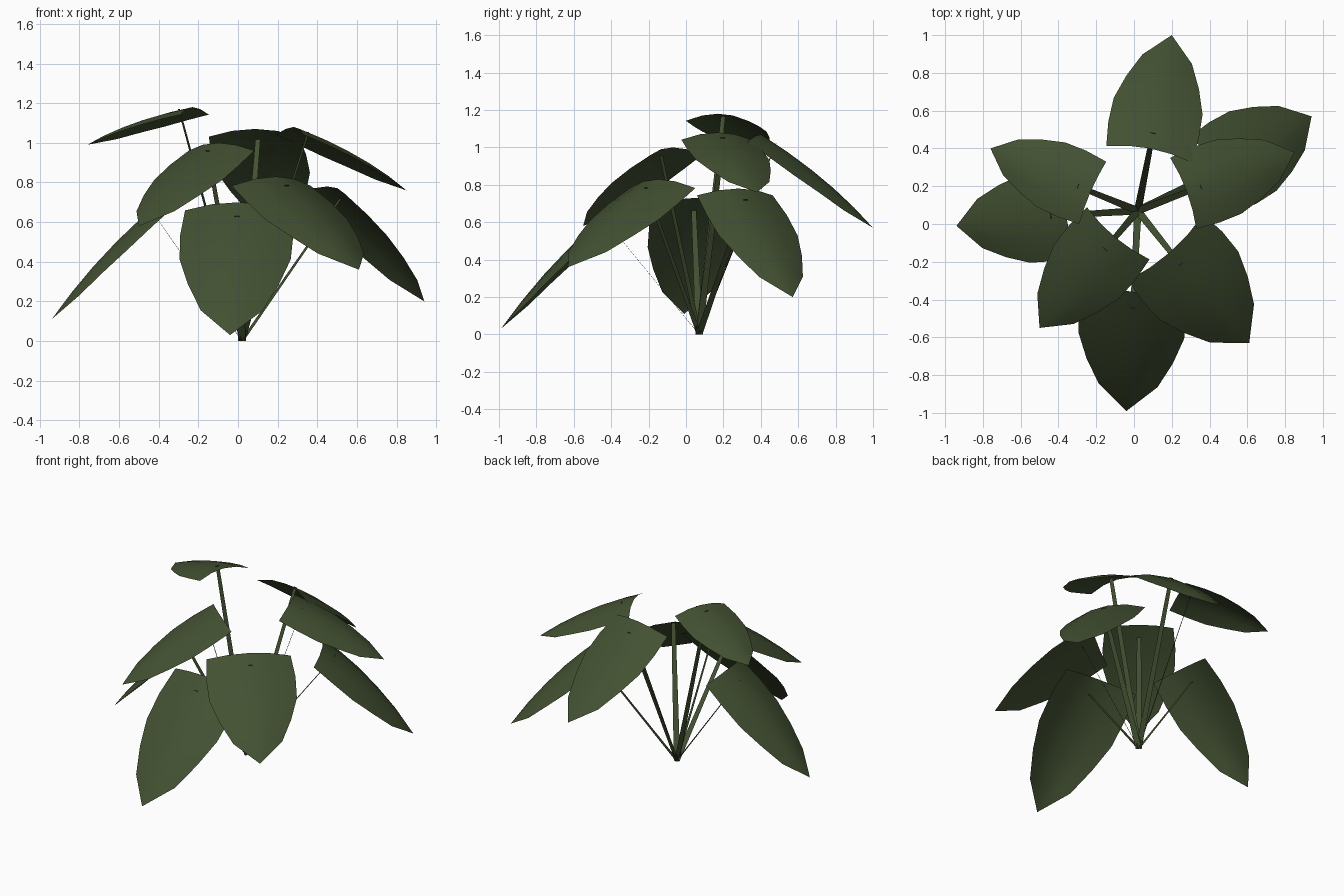
import bpy
import bmesh
from mathutils import Vector

cube = bpy.data.objects.get("Cube")
if cube:
    bpy.data.objects.remove(cube, do_unlink=True)

# One green for leaves and stalks
green = bpy.data.materials.new("leaf_green")
green.use_nodes = True
colour = (0.056, 0.082, 0.032, 1)
green.diffuse_color = colour
bsdf = next(n for n in green.node_tree.nodes if n.type == "BSDF_PRINCIPLED")
bsdf.inputs["Base Color"].default_value = colour
bsdf.inputs["Roughness"].default_value = 0.8

UP = Vector((0, 0, 1))
ROOT = Vector((0.02, 0.07, 0))
OUTLINE = (1, 1.06, 1.04, 0.85, 0.58)   # relative half width from base to tip
ACROSS = (-1, -0.5, 0, 0.5, 1)


def finish(bm, name, smooth):
    mesh = bpy.data.meshes.new(name)
    bm.to_mesh(mesh)
    bm.free()
    mesh.materials.append(green)
    for poly in mesh.polygons:
        poly.use_smooth = smooth
    obj = bpy.data.objects.new(name, mesh)
    bpy.context.collection.objects.link(obj)


def build_leaf(name, base, tip, half_width):
    base, tip = Vector(base), Vector(tip)
    axis = tip - base
    side = UP.cross(axis).normalized()
    normal = axis.cross(side).normalized()

    # Blade: arched along its length and cambered across its width
    def spine(t):
        return base + axis * t + normal * axis.length * 0.14 * t * (1 - t)

    bm = bmesh.new()
    rows = []
    for i, w in enumerate(OUTLINE):
        centre = spine(i / len(OUTLINE))
        rows.append([bm.verts.new(centre + side * half_width * w * s
                                  - normal * 0.22 * half_width * w * s * s)
                     for s in ACROSS])
    for low, high in zip(rows, rows[1:]):
        for j in range(len(ACROSS) - 1):
            bm.faces.new((low[j + 1], low[j], high[j], high[j + 1]))
    end = bm.verts.new(tip)
    for a, b in zip(rows[-1], rows[-1][1:]):
        bm.faces.new((b, a, end))
    bmesh.ops.recalc_face_normals(bm, faces=bm.faces)
    if sum((f.normal.z for f in bm.faces)) < 0:
        bmesh.ops.reverse_faces(bm, faces=bm.faces)
    finish(bm, name + "_leaf", True)

    # Stalk: a flat tapering ribbon from the root to just through the blade
    top = spine(0.12) + normal * 0.004
    across = UP.cross(top - ROOT).normalized()
    bm = bmesh.new()
    bm.faces.new([bm.verts.new(p) for p in (
        ROOT - across * 0.02, ROOT + across * 0.02,
        top + across * 0.013, top - across * 0.013)])
    finish(bm, name + "_stalk", False)


# name, middle of leaf base, tip, half width at base
LEAVES = (
    ("front", (0, -0.36, 0.70), (-0.04, -0.99, 0.03), 0.27),
    ("front_left", (0.19, -0.15, 0.83), (0.61, -0.63, 0.36), 0.265),
    ("front_right", (-0.10, -0.07, 1.0), (-0.50, -0.55, 0.58), 0.215),
    ("upper_right", (-0.23, 0.17, 1.18), (-0.76, 0.40, 0.99), 0.18),
    ("lower_right", (-0.36, 0.05, 0.73), (-0.94, -0.01, 0.11), 0.225),
    ("back", (0.085, 0.40, 1.07), (0.20, 1.0, 0.57), 0.23),
    ("upper_left", (0.28, 0.17, 1.08), (0.85, 0.38, 0.76), 0.20),
    ("lower_left", (0.45, 0.28, 0.78), (0.94, 0.57, 0.20), 0.235),
)
for leaf in LEAVES:
    build_leaf(*leaf)
